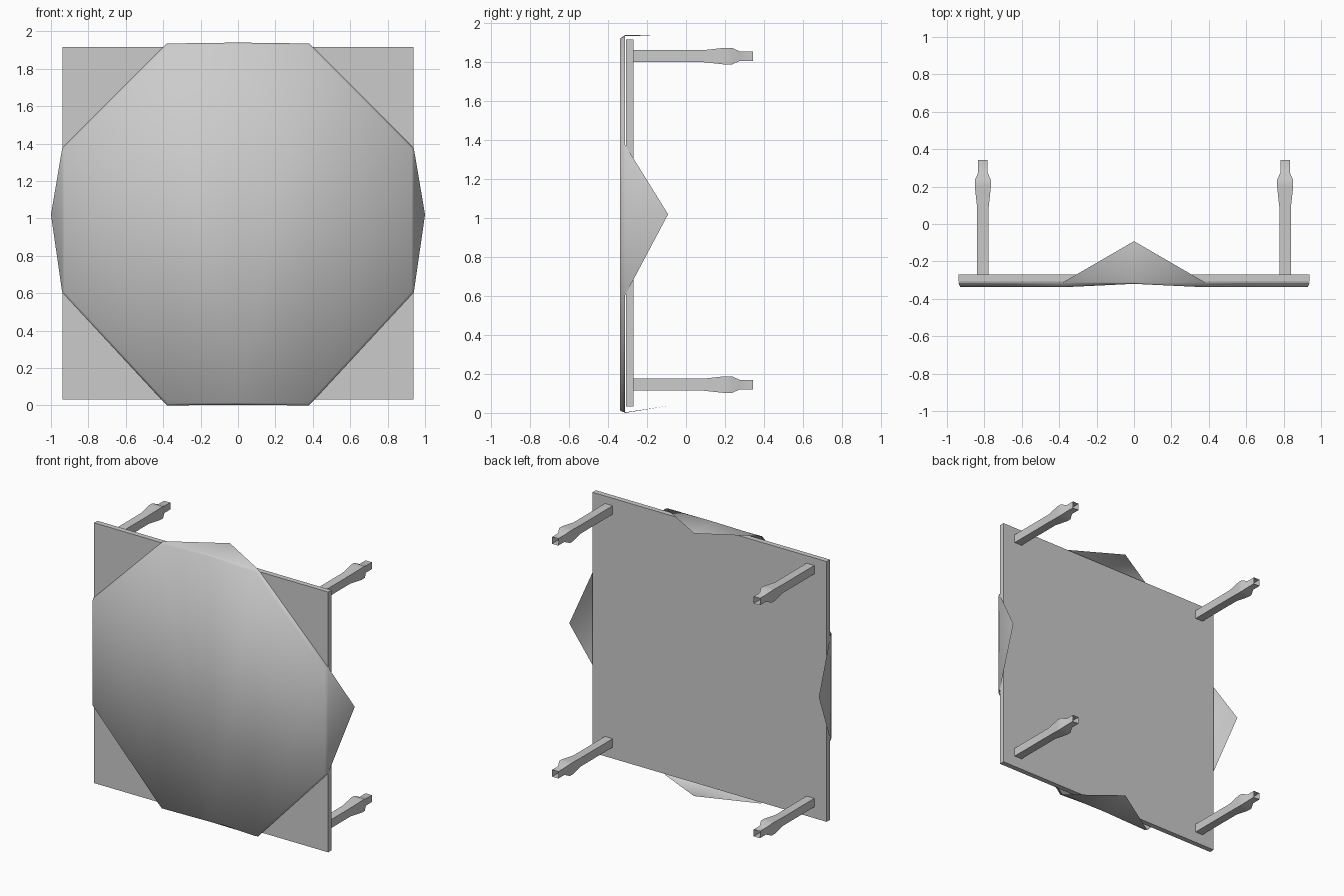
import bpy
import bmesh
from math import radians

if "Cube" in bpy.data.objects:
    bpy.data.objects.remove(bpy.data.objects["Cube"])


def make_object(name, verts, faces, smooth=None):
    mesh = bpy.data.meshes.new(name)
    mesh.from_pydata(verts, [], faces)
    bm = bmesh.new()
    bm.from_mesh(mesh)
    bmesh.ops.recalc_face_normals(bm, faces=bm.faces)
    bm.to_mesh(mesh)
    bm.free()
    ob = bpy.data.objects.new(name, mesh)
    bpy.context.collection.objects.link(ob)
    if smooth:
        bpy.ops.object.select_all(action='DESELECT')
        ob.select_set(True)
        bpy.context.view_layer.objects.active = ob
        bpy.ops.object.shade_smooth_by_angle(angle=radians(smooth))
    return ob


MID = 0.975  # height of the centre of the tipped-over table

# Table top: a thin square board standing on edge
bpy.ops.mesh.primitive_cube_add(size=1, location=(0, -0.289, MID))
top = bpy.context.object
top.name = "table_top"
top.scale = (1.876, 0.038, 1.885)
bpy.ops.object.transform_apply(location=False, rotation=False, scale=True)

# Legs: square section lofted along y, open at the foot
LEG = [(-0.27, 0.031), (0.09, 0.031), (0.20, 0.043),
       (0.235, 0.043), (0.275, 0.025), (0.343, 0.025)]


def leg(name, x, z):
    verts, faces = [], []
    for y, h in LEG:
        verts += [(x + sx * h, y, z + sz * h)
                  for sx, sz in ((-1, -1), (1, -1), (1, 1), (-1, 1))]
    for r in range(len(LEG) - 1):
        for i in range(4):
            j = (i + 1) % 4
            faces.append((4*r + i, 4*r + j, 4*r + 4 + j, 4*r + 4 + i))
    make_object(name, verts, faces, 40)


for side, x in (("left", -0.808), ("right", 0.808)):
    for level, z in (("lower", 0.145), ("upper", 1.832)):
        leg(f"{level}_{side}_leg", x, z)

# Tablecloth: octagonal front with a turned hem and four hanging corner flaps
outline = [(0, 0.003), (0.38, 0.0), (0.94, 0.605), (0.94, 1.375), (0.38, 1.935),
           (0, 1.94), (-0.38, 1.935), (-0.94, 1.375), (-0.94, 0.605), (-0.38, 0.0)]
n = len(outline)
front = [(x * 0.988, -0.320 if x == 0 else -0.338, MID + (z - MID) * 0.988)
         for x, z in outline]
hem = [(x, -0.312, z) for x, z in outline]
tips = [(0, -0.092, 0.036), (1.0, -0.092, 1.02), (0, -0.092, 1.938), (-1.0, -0.092, 1.02)]
faces = [(0, 1, 4, 5), (1, 2, 3, 4), (0, 5, 6, 9), (9, 6, 7, 8)]
faces += [(i, (i + 1) % n, n + (i + 1) % n, n + i) for i in range(n)]
b, r, t, l = range(2 * n, 2 * n + 4)
faces += [(n, n + 1, b), (n + 9, n, b), (n + 2, n + 3, r),
          (n + 4, n + 5, t), (n + 5, n + 6, t), (n + 7, n + 8, l)]
make_object("tablecloth", front + hem + tips, faces, 80)
